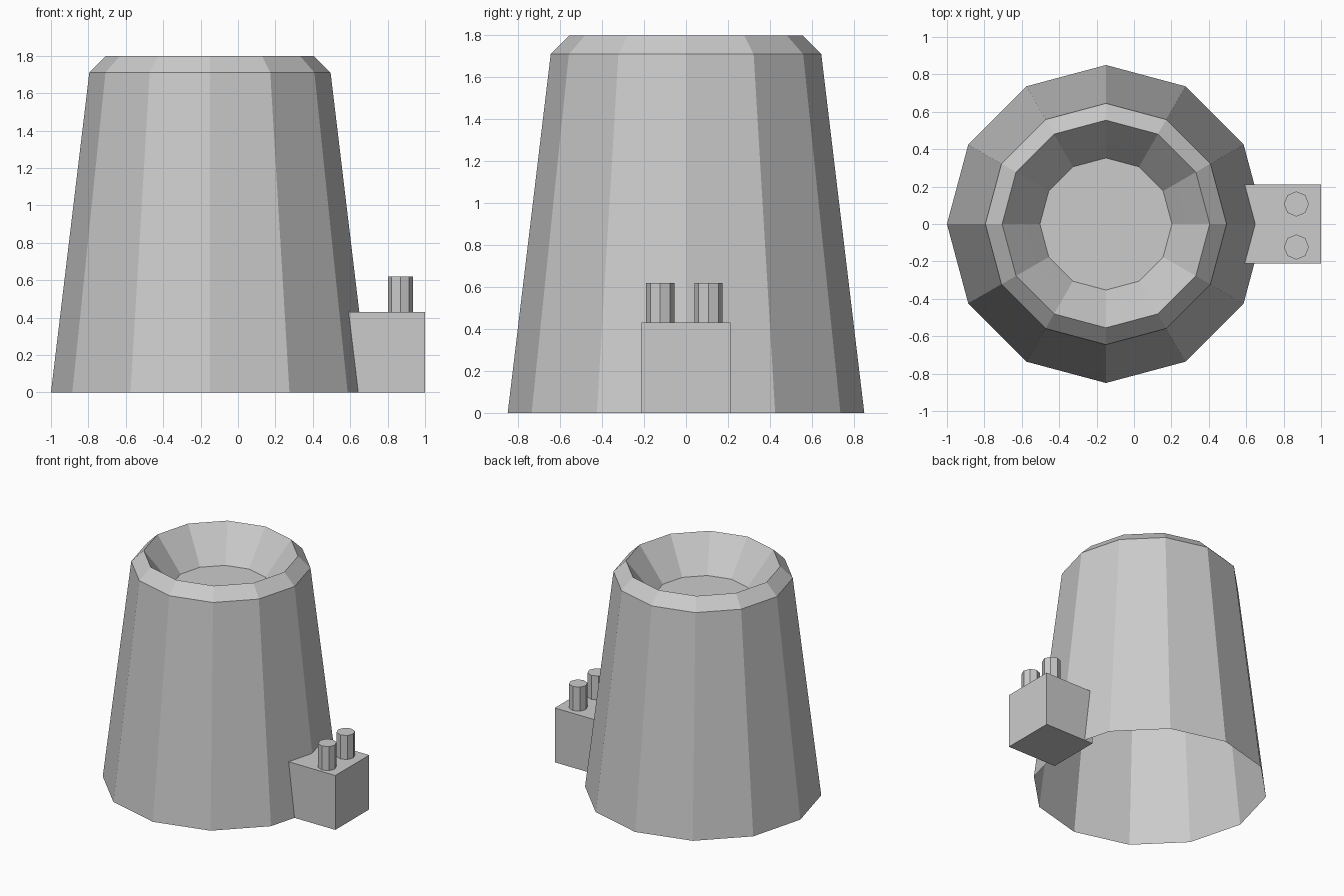
import bpy, bmesh
from math import cos, sin, tau

if "Cube" in bpy.data.objects:
    bpy.data.objects.remove(bpy.data.objects["Cube"])


def lathe(name, profile, sides, cx, cy, cap_start=False):
    """Spin (radius, z) points into a faceted shell, closing the last ring."""
    bm = bmesh.new()
    rings = [[bm.verts.new((cx + r * cos(tau * i / sides),
                            cy + r * sin(tau * i / sides), z))
              for i in range(sides)] for r, z in profile]
    for a, b in zip(rings, rings[1:]):
        for i in range(sides):
            j = (i + 1) % sides
            bm.faces.new((a[i], a[j], b[j], b[i]))
    bm.faces.new(rings[-1])
    if cap_start:
        bm.faces.new(rings[0][::-1])
    return finish(name, bm)


def box(name, lo, hi):
    bm = bmesh.new()
    bmesh.ops.create_cube(bm, size=1)
    for v in bm.verts:
        v.co = [(lo[k] + hi[k]) / 2 + v.co[k] * (hi[k] - lo[k]) for k in range(3)]
    return finish(name, bm)


def finish(name, bm):
    mesh = bpy.data.meshes.new(name)
    bm.to_mesh(mesh)
    bm.free()
    obj = bpy.data.objects.new(name, mesh)
    bpy.context.collection.objects.link(obj)
    return obj


# Tapered twelve-sided body, open underneath, with chamfered rim and bowl
lathe("tower_body", [(0.85, 0), (0.645, 1.71), (0.555, 1.80),
                     (0.50, 1.73), (0.43, 1.64), (0.353, 1.54)], 12, -0.15, 0)

# Side block partly sunk into the wall
box("side_block", (0.57, -0.212, 0), (1.0, 0.212, 0.43))

# Two eight-sided pegs on the block
for label, y in (("front", -0.123), ("back", 0.107)):
    lathe(f"{label}_peg", [(0.067, 0.43), (0.067, 0.62)], 8, 0.868, y, True)
